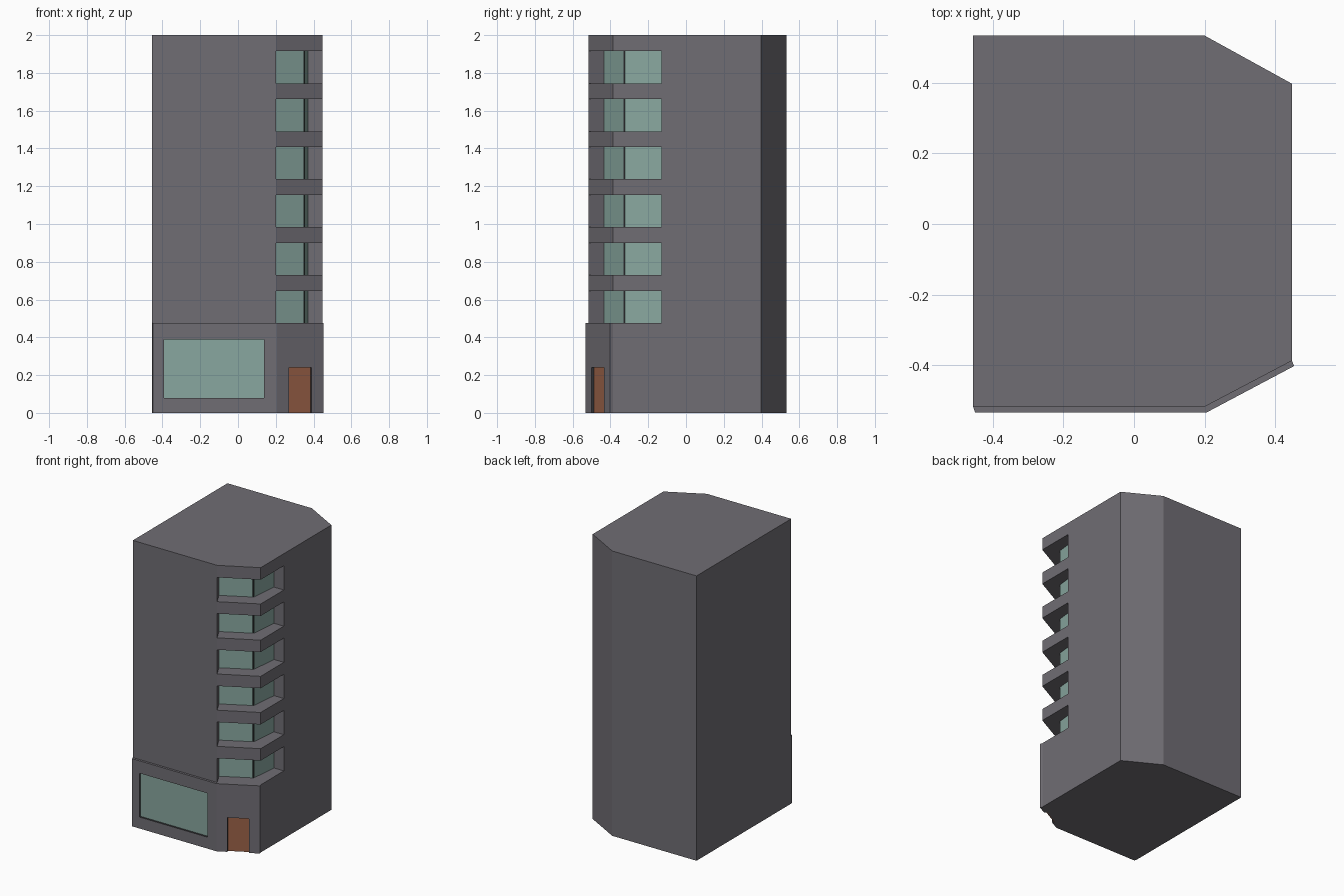
import bpy, bmesh

if "Cube" in bpy.data.objects:
    bpy.data.objects.remove(bpy.data.objects["Cube"])


def material(name, color):
    m = bpy.data.materials.new(name)
    m.diffuse_color = (*color, 1)
    m.use_nodes = True
    m.node_tree.nodes["Principled BSDF"].inputs["Base Color"].default_value = m.diffuse_color
    return m


def prisms(name, outline, spans, mat):
    """Extrude a plan outline upward over each (bottom, top) span."""
    bm = bmesh.new()
    for z0, z1 in spans:
        face = bm.faces.new([bm.verts.new((x, y, z0)) for x, y in outline])
        new = bmesh.ops.extrude_face_region(bm, geom=[face])["geom"]
        verts = [v for v in new if isinstance(v, bmesh.types.BMVert)]
        bmesh.ops.translate(bm, verts=verts, vec=(0, 0, z1 - z0))
    bmesh.ops.recalc_face_normals(bm, faces=bm.faces)
    mesh = bpy.data.meshes.new(name)
    bm.to_mesh(mesh)
    bm.free()
    ob = bpy.data.objects.new(name, mesh)
    bpy.context.collection.objects.link(ob)
    mesh.materials.append(mat)
    return ob


def cut(ob, cutter):
    """Subtract the cutter; the cut faces take the cutter's material."""
    cutter.hide_render = True
    mod = ob.modifiers.new("cut", 'BOOLEAN')
    mod.operation = 'DIFFERENCE'
    mod.solver = 'EXACT'
    mod.material_mode = 'TRANSFER'
    mod.object = cutter
    bpy.context.view_layer.objects.active = ob
    bpy.ops.object.modifier_apply(modifier=mod.name)
    bpy.data.objects.remove(cutter)


def strip(a, b, d0, d1):
    """Plan rectangle along a-b, offset outward (right-hand side) by d0..d1."""
    dx, dy = b[0] - a[0], b[1] - a[1]
    n = (dx * dx + dy * dy) ** 0.5
    nx, ny = dy / n, -dx / n
    return [(a[0] + nx * d0, a[1] + ny * d0), (b[0] + nx * d0, b[1] + ny * d0),
            (b[0] + nx * d1, b[1] + ny * d1), (a[0] + nx * d1, a[1] + ny * d1)]


wall = material("wall", (0.162, 0.154, 0.174))
reveal = material("reveal", (0.04, 0.04, 0.045))
glass = material("glass", (0.25, 0.39, 0.35))
wood = material("wood", (0.33, 0.122, 0.064))

GROUND = 0.475
levels = [(GROUND + 0.254 * i, GROUND + 0.254 * i + 0.17) for i in range(6)]

# tower with two chamfered right-hand corners
tower = prisms("tower", [(-0.455, -0.517), (0.2, -0.517), (0.447, -0.387),
                         (0.447, 0.397), (0.2, 0.533), (-0.455, 0.533)], [(0, 2)], wall)

# corner balconies: the front glazing runs parallel to the chamfer
o, p, q, q2, r = (0.2, -0.517), (0.155, -0.432), (0.345, -0.329), (0.351, -0.322), (0.37, -0.13)
cut(tower, prisms("balcony_cutter",
                  [(0.2, -0.6), o, p, q, q2, r, (0.6, -0.13), (0.6, -0.6)], levels, wall))

# balcony glazing with a slim dark post at the corner
prisms("balcony_front_glass", strip(p, q, -0.004, 0.001), levels, glass)
prisms("balcony_post", strip(q, q2, -0.004, 0.001), levels, reveal)
prisms("balcony_side_glass", strip(q2, r, -0.004, 0.001), levels, glass)

# ground floor facing with window and door openings
facing = prisms("ground_facing", [(-0.455, -0.517), (-0.45, -0.533), (0.206, -0.533),
                                  (0.453, -0.402), (0.447, -0.387), (0.2, -0.517)],
                [(0, GROUND)], wall)
win_a, win_b = (-0.393, -0.517), (0.138, -0.517)
door_a, door_b = (0.261, -0.485), (0.383, -0.421)
cut(facing, prisms("window_cutter", strip(win_a, win_b, -0.01, 0.05),
                   [(0.08, 0.388)], reveal))
cut(facing, prisms("door_cutter", strip(door_a, door_b, -0.01, 0.05),
                   [(-0.1, 0.24)], reveal))

# shop window and entrance door
prisms("shop_window", strip(win_a, win_b, -0.004, 0.002), [(0.08, 0.388)], glass)
prisms("entrance_door", strip(door_a, door_b, -0.004, 0.002), [(0, 0.24)], wood)
